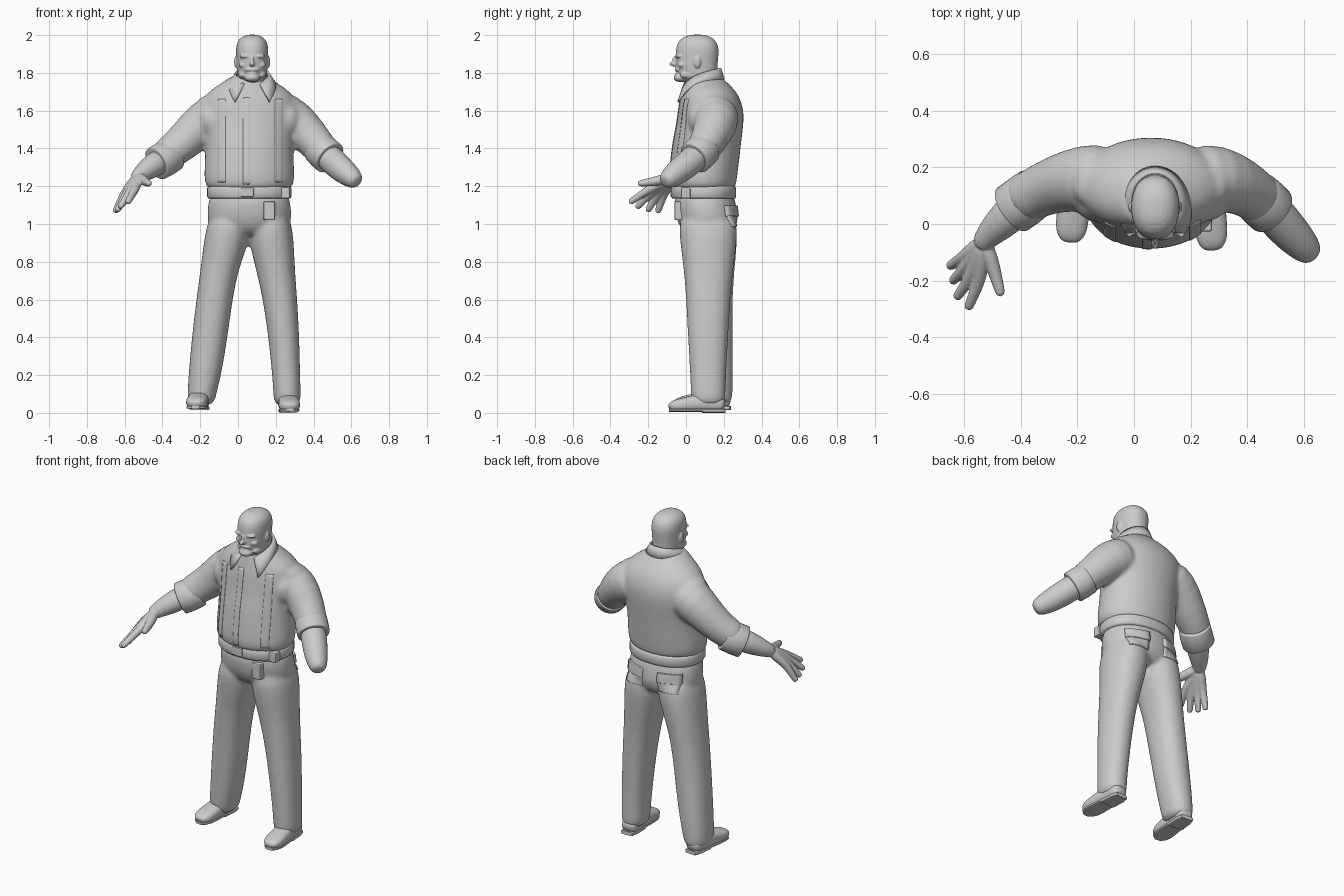
import bpy
import bmesh
import math
from mathutils import Vector, Matrix

cube = bpy.data.objects.get("Cube")
if cube:
    bpy.data.objects.remove(cube, do_unlink=True)

# One plain grey for the whole figure
grey = bpy.data.materials.new("clay grey")
grey.use_nodes = True
grey.diffuse_color = (0.6, 0.6, 0.6, 1)
grey.node_tree.nodes["Principled BSDF"].inputs["Base Color"].default_value = (0.6, 0.6, 0.6, 1)

X, Y, Z = Vector((1, 0, 0)), Vector((0, 1, 0)), Vector((0, 0, 1))
MID = 0.06    # middle of the body
FACE = 0.075  # middle of the head


def finish(name, bm, smooth=True):
    """Turn a bmesh into a named object."""
    bmesh.ops.recalc_face_normals(bm, faces=bm.faces)
    mesh = bpy.data.meshes.new(name)
    bm.to_mesh(mesh)
    bm.free()
    mesh.materials.append(grey)
    for poly in mesh.polygons:
        poly.use_smooth = smooth
    obj = bpy.data.objects.new(name, mesh)
    bpy.context.scene.collection.objects.link(obj)
    return obj


def subdivide(obj, levels=1):
    mod = obj.modifiers.new("round", 'SUBSURF')
    mod.levels = mod.render_levels = levels


def fuse(obj, voxel, rounds):
    """Merge overlapping volumes into one soft skin."""
    subdivide(obj)
    mod = obj.modifiers.new("fuse", 'REMESH')
    mod.mode = 'VOXEL'
    mod.voxel_size = voxel
    mod.use_smooth_shade = True
    mod = obj.modifiers.new("soften", 'SMOOTH')
    mod.factor = 0.5
    mod.iterations = rounds


def loft(bm, rings, level=False, power=2.0, sides=20):
    """Closed skin through rings (x, y, z, radius, second radius), level or across the path."""
    centres = [Vector(r[:3]) for r in rings]
    loops = []
    for i, r in enumerate(rings):
        u, v = X, Y
        if not level:
            along = (centres[min(i + 1, len(rings) - 1)] - centres[max(i - 1, 0)]).normalized()
            u = along.cross(Z).normalized()
            v = u.cross(along)
        loop = []
        for k in range(sides):
            a = math.tau * k / sides
            c, s = math.cos(a), math.sin(a)
            c = math.copysign(abs(c) ** (2 / power), c)
            s = math.copysign(abs(s) ** (2 / power), s)
            loop.append(bm.verts.new(centres[i] + u * c * r[3] + v * s * r[-1]))
        loops.append(loop)
    for low, high in zip(loops, loops[1:]):
        for k in range(sides):
            n = (k + 1) % sides
            bm.faces.new((low[k], low[n], high[n], high[k]))
    bm.faces.new(loops[0])
    bm.faces.new(loops[-1])


def blob(bm, centre, size):
    matrix = Matrix.Translation(centre) @ Matrix.Diagonal((*size, 1))
    bmesh.ops.create_icosphere(bm, subdivisions=2, radius=1, matrix=matrix)


def box(name, centre, size):
    bm = bmesh.new()
    bmesh.ops.create_cube(bm, size=1, matrix=Matrix.Translation(centre) @ Matrix.Diagonal((*size, 1)))
    mod = finish(name, bm, False).modifiers.new("bevel", 'BEVEL')
    mod.width = 0.008
    mod.segments = 2


def patch(name, target, x0, x1, z0, z1, thick, back=False):
    """Cloth strip pressed onto the front or back of another part."""
    bm = bmesh.new()
    cols, rows = 6, 30
    y = 0.6 if back else -0.5
    grid = [[bm.verts.new((x0 + (x1 - x0) * i / cols, y, z0 + (z1 - z0) * j / rows))
             for i in range(cols + 1)] for j in range(rows + 1)]
    for j in range(rows):
        for i in range(cols):
            bm.faces.new((grid[j][i], grid[j][i + 1], grid[j + 1][i + 1], grid[j + 1][i]))
    obj = finish(name, bm)
    wrap = obj.modifiers.new("press", 'SHRINKWRAP')
    wrap.target = target
    wrap.wrap_method = 'PROJECT'
    wrap.use_project_x = wrap.use_project_z = False
    wrap.use_project_y = True
    wrap.use_positive_direction = not back
    wrap.use_negative_direction = back
    mod = obj.modifiers.new("cloth", 'SOLIDIFY')
    mod.thickness = thick * 2
    mod.offset = 0


# Shirt: trunk, shoulders and both sleeves in one skin
bm = bmesh.new()
loft(bm, [(MID, y, z, a, b) for y, z, a, b in (
    (.09, 1.175, .212, .162), (.09, 1.2, .235, .177), (.09, 1.25, .244, .183),
    (.1, 1.33, .238, .184), (.11, 1.43, .236, .184), (.127, 1.52, .25, .18),
    (.133, 1.6, .264, .177), (.128, 1.67, .25, .16), (.117, 1.72, .195, .136),
    (.095, 1.765, .118, .106), (.09, 1.79, .09, .09))], True, 2.08)
loft(bm, [(-.06, .16, 1.595, .13), (-.185, .162, 1.54, .121), (-.28, .14, 1.44, .101),
          (-.37, .1, 1.37, .09), (-.41, .07, 1.345, .085)])
loft(bm, [(.18, .16, 1.595, .13), (.305, .162, 1.545, .121), (.385, .13, 1.46, .101),
          (.44, .09, 1.395, .09), (.465, .065, 1.37, .086)])
for m in (-1, 1):
    blob(bm, (MID + m * .19, .105, 1.555), (.1, .105, .11))
    blob(bm, (MID + m * .175, .14, 1.64), (.11, .1, .052))
shirt = finish("shirt", bm)
fuse(shirt, 0.01, 12)

# Rolled cuffs
for side, path in (("right", ((-.345, .115, 1.37), (-.39, .08, 1.343), (-.432, .05, 1.32))),
                   ("left", ((.425, .105, 1.405), (.455, .075, 1.377), (.487, .045, 1.348)))):
    bm = bmesh.new()
    loft(bm, [(*p, r) for p, r in zip(path, (.09, .093, .092))], sides=32)
    mod = finish(side + "_cuff", bm).modifiers.new("rim", 'BEVEL')
    mod.width = 0.006
    mod.segments = 2
    mod.limit_method = 'ANGLE'

# Shirt front: button band and seamed panels
patch("button_band", shirt, .028, .062, 1.21, 1.67, 0.003)
patch("left_front_panel", shirt, .195, .235, 1.22, 1.66, 0.003)
patch("right_front_panel", shirt, -.105, -.065, 1.22, 1.66, 0.003)

# Collar with two points
bm = bmesh.new()
steps, bands = 40, []
for i in range(steps + 1):
    t = 2 * i / steps - 1
    a = math.radians(90 + 152 * t)
    c, s, q = math.cos(a), math.sin(a), t ** 4
    top = Vector((FACE + .085 * c, .08 + .1 * s, 1.825 - .085 * t * t))
    tip = Vector((FACE + .108 * c * (1 + .8 * q), .085 + .114 * s - .025 * q, 1.765 - .12 * q))
    bands.append([bm.verts.new(top.lerp(tip, f)) for f in (0, .5, 1)])
for p, n in zip(bands, bands[1:]):
    for k in range(2):
        bm.faces.new((p[k], n[k], n[k + 1], p[k + 1]))
mod = finish("collar", bm).modifiers.new("cloth", 'SOLIDIFY')
mod.thickness = 0.012
mod.offset = 0

# Trousers
bm = bmesh.new()
loft(bm, [(MID, y, z, a, b) for y, z, a, b in (
    (.095, 1.19, .212, .16), (.1, 1.1, .222, .166), (.112, 1.03, .228, .168),
    (.117, .97, .21, .145), (.12, .93, .15, .1))], True, 2.15)
for leg in (
        ((-.045, .115, 1.06, .1, .14), (-.05, .117, .98, .12, .158), (-.068, .122, .88, .118, .149),
         (-.1, .125, .75, .101, .133), (-.125, .127, .6, .097, .12), (-.15, .137, .4, .096, .112),
         (-.175, .145, .2, .088, .106), (-.192, .148, .1, .077, .1), (-.195, .15, .035, .073, .096)),
        ((.165, .115, 1.06, .1, .14), (.17, .117, .98, .12, .158), (.18, .119, .88, .118, .149),
         (.2, .119, .75, .103, .131), (.223, .117, .6, .092, .118), (.243, .117, .4, .083, .108),
         (.255, .117, .2, .075, .096), (.26, .117, .1, .073, .093), (.26, .12, .03, .073, .091))):
    loft(bm, leg, True, 2.2)
trousers = finish("trousers", bm)
fuse(trousers, 0.01, 14)

# Belt, buckle, pouches and pockets
bm = bmesh.new()
loft(bm, [(MID, .094, z, .217 + d, .166 + d) for z, d in
          ((1.135, 0), (1.145, .006), (1.19, .006), (1.2, 0))], True, 2.2, 48)
finish("belt", bm)
box("buckle", (.05, -.076, 1.168), (.07, .014, .05))
box("front_pouch", (.165, -.036, 1.07), (.06, .05, .1))
box("side_pouch", (.25, -.002, 1.165), (.05, .05, .062))
for side, x in (("right", -.055), ("left", .175)):
    patch(side + "_back_pocket", trousers, x - .06, x + .06, .985, 1.09, 0.006, True)
    patch(side + "_pocket_flap", trousers, x - .064, x + .064, 1.04, 1.095, 0.013, True)

# Shoes with soles and heels
for side, heel_x, toe_x, y0, z0 in (("right", -.195, -.225, .235, .015), ("left", .26, .276, .207, 0)):
    upper, sole = bmesh.new(), bmesh.new()
    rings, base = [], []
    for d, w, h in ((0, .042, .06), (.04, .052, .09), (.12, .053, .1), (.2, .058, .08),
                    (.25, .057, .068), (.28, .046, .056), (.297, .026, .036)):
        x, y = heel_x + (toe_x - heel_x) * d / .295, y0 - d
        rings.append((x, y, z0 + .006 + h / 2, w, h / 2))
        base.append((x, y, z0 + .014, w - .004, .008))
    loft(upper, rings, power=2.6)
    loft(sole, base, power=4)
    loft(sole, [(x, y, z0 + .01, w, .01) for x, y, z, w, h in base[:3]], power=5)
    subdivide(finish(side + "_shoe", upper), 2)
    finish(side + "_sole", sole, False)

# Head with neck and facial forms
bm = bmesh.new()
loft(bm, [(FACE, y, z, a, b) for y, z, a, b in (
    (.09, 1.68, .07, .08), (.088, 1.745, .076, .086), (.064, 1.785, .078, .106),
    (.056, 1.82, .082, .111), (.057, 1.87, .084, .114), (.06, 1.92, .088, .116),
    (.06, 1.96, .083, .107), (.06, 1.988, .062, .08), (.06, 2.004, .026, .036))], True, 2.2)
blob(bm, (FACE, -.062, 1.848), (.015, .029, .015))
blob(bm, (FACE, -.056, 1.866), (.01, .018, .026))
blob(bm, (FACE, -.041, 1.817), (.042, .02, .012))
blob(bm, (FACE, -.041, 1.797), (.026, .017, .009))
blob(bm, (FACE, -.03, 1.775), (.044, .038, .026))
for m in (-1, 1):
    blob(bm, (FACE + m * .034, -.036, 1.888), (.036, .022, .011))
    blob(bm, (FACE + m * .048, -.02, 1.842), (.026, .024, .018))
    blob(bm, (FACE + m * .086, .06, 1.858), (.01, .02, .034))
    blob(bm, (FACE + m * .052, .015, 1.79), (.024, .05, .024))
fuse(finish("head", bm), 0.005, 3)

# Left forearm ending in a rounded stump
bm = bmesh.new()
loft(bm, [(.44, .09, 1.39, .07), (.5, .03, 1.335, .074), (.55, -.028, 1.288, .07),
          (.595, -.075, 1.252, .06), (.624, -.105, 1.228, .046), (.634, -.115, 1.22, .024)])
subdivide(finish("left_forearm", bm), 2)

# Right forearm and hand
wrist = Vector((-.53, -.06, 1.252))
bm = bmesh.new()
loft(bm, [(-.38, .09, 1.355, .068), (-.45, .02, 1.31, .066), (-.5, -.025, 1.275, .052),
          (*wrist, .04), (-.54, -.08, 1.238, .034)])
for knuckle, tip in (((-.543, -.195, 1.185), (-.586, -.3, 1.112)),
                     ((-.572, -.182, 1.17), (-.627, -.262, 1.085)),
                     ((-.592, -.152, 1.16), (-.642, -.204, 1.066)),
                     ((-.603, -.118, 1.16), (-.652, -.15, 1.06))):
    k, t = Vector(knuckle), Vector(tip)
    loft(bm, [(*wrist, .028), (*wrist.lerp(k, .5), .029), (*k, .023), (*k.lerp(t, .5), .02),
              (*k.lerp(t, .9), .018), (*t, .014)], sides=12)
loft(bm, [(*wrist, .028), (-.507, -.12, 1.236, .03), (-.487, -.185, 1.222, .023),
          (-.473, -.235, 1.216, .019), (-.469, -.256, 1.214, .014)], sides=12)
fuse(finish("right_arm", bm), 0.005, 2)
